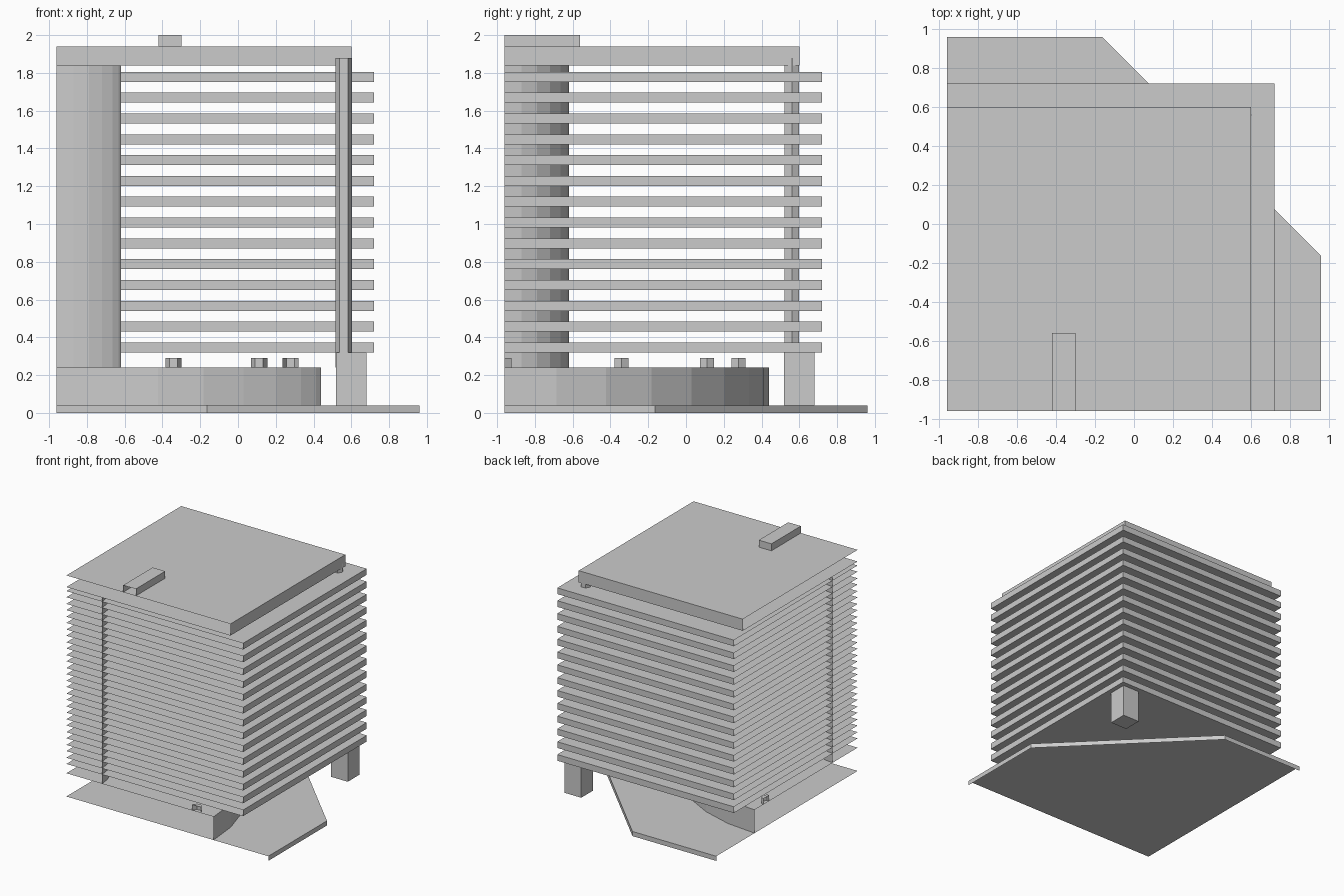
import bpy
import bmesh
from math import cos, sin, radians

if "Cube" in bpy.data.objects:
    bpy.data.objects.remove(bpy.data.objects["Cube"])

CUT = -0.96  # both section planes, x = CUT and y = CUT, are left open

grey = bpy.data.materials.new("plain grey")
grey.use_nodes = True
grey.diffuse_color = (0.6, 0.6, 0.6, 1)
grey.node_tree.nodes["Principled BSDF"].inputs["Base Color"].default_value = (0.6, 0.6, 0.6, 1)


def prism(name, outline, z0, z1, bottom=True, top=True):
    """Extrude a counter-clockwise outline, leaving the section planes open."""
    bm = bmesh.new()
    low = [bm.verts.new((x, y, z0)) for x, y in outline]
    high = [bm.verts.new((x, y, z1)) for x, y in outline]
    n = len(outline)
    for i in range(n):
        j = (i + 1) % n
        a, b = outline[i], outline[j]
        if any(abs(a[k] - CUT) < 1e-5 and abs(b[k] - CUT) < 1e-5 for k in (0, 1)):
            continue
        bm.faces.new((low[i], low[j], high[j], high[i]))
    if bottom:
        bm.faces.new(low[::-1])
    if top:
        bm.faces.new(high)
    mesh = bpy.data.meshes.new(name)
    bm.to_mesh(mesh)
    bm.free()
    mesh.materials.append(grey)
    obj = bpy.data.objects.new(name, mesh)
    bpy.context.collection.objects.link(obj)


def rect(x0, x1, y0, y1):
    return [(x0, y0), (x1, y0), (x1, y1), (x0, y1)]


def quarter(radius, steps):
    arc = [radians(90 * i / steps) for i in range(steps + 1)]
    return [(CUT, CUT)] + [(CUT + radius * cos(a), CUT + radius * sin(a)) for a in arc]


def hexagon(x, y, radius=0.043):
    angles = [radians(60 * i) for i in range(6)]
    return [(max(CUT, x + radius * cos(a)), max(CUT, y + radius * sin(a))) for a in angles]


# Ground plate with one chamfered corner, open underneath
plate = [(CUT, CUT), (0.96, CUT), (0.96, -0.163), (-0.163, 0.96), (CUT, 0.96)]
prism("base_plate", plate, 0, 0.04, bottom=False)

# Round podium and the core rising from it
prism("podium", quarter(1.4, 8), 0.04, 0.24, bottom=False)
prism("core", quarter(0.34, 6), 0.24, 1.84, bottom=False, top=False)

# Short studs in a ring on the podium
for i in range(4):
    a = radians(30 * i)
    prism(f"stud_{i + 1}", hexagon(CUT + 1.238 * cos(a), CUT + 1.238 * sin(a)), 0.24, 0.29)

# Corner foot and the slim post through the floors
prism("corner_foot", rect(0.52, 0.68, 0.52, 0.68), 0.04, 0.32)
prism("corner_post", hexagon(0.56, 0.56), 0.24, 1.88)

# Stacked floors
for i in range(14):
    z = 0.32 + 0.1102 * i
    prism(f"floor_{i + 1}", rect(CUT, 0.72, CUT, 0.72), z, z + 0.053)

# Roof and its raised block
prism("roof", rect(CUT, 0.6, CUT, 0.6), 1.84, 1.94)
prism("roof_block", rect(-0.42, -0.3, CUT, -0.56), 1.94, 2.0, bottom=False)
